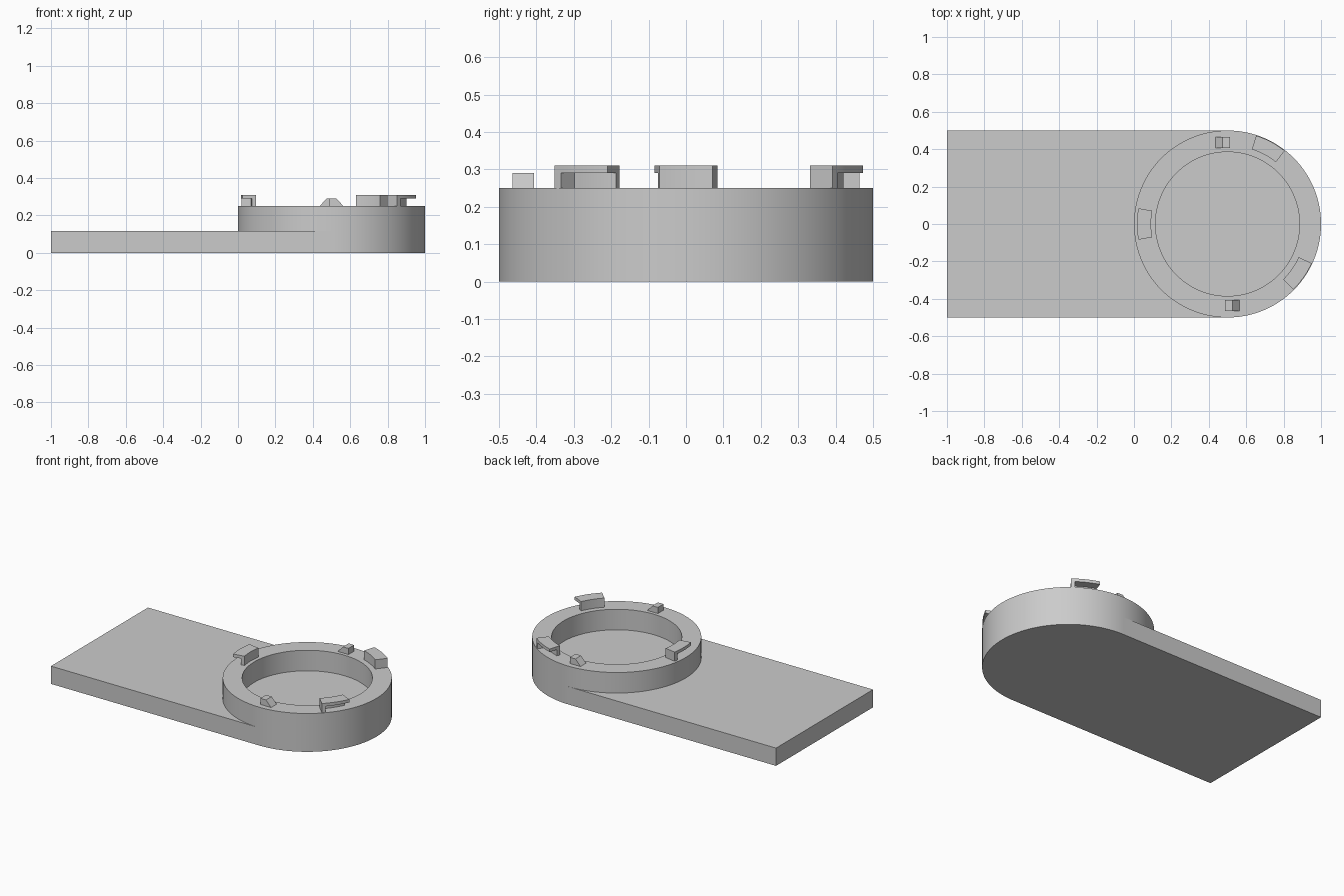
import bpy
import bmesh
from math import cos, sin, radians, pi
from mathutils import Matrix

if "Cube" in bpy.data.objects:
    bpy.data.objects.remove(bpy.data.objects["Cube"], do_unlink=True)

CX = 0.5            # ring centre on the x axis
R_OUT, R_IN = 0.5, 0.385
FLOOR, RIM = 0.116, 0.25
LIP, TOP = 0.29, 0.31
SEG = 128

grey = bpy.data.materials.new("plain grey")
grey.use_nodes = True
colour = (0.6, 0.6, 0.6, 1)
grey.diffuse_color = colour
grey.node_tree.nodes["Principled BSDF"].inputs["Base Color"].default_value = colour


def finish(name, bm):
    bmesh.ops.recalc_face_normals(bm, faces=bm.faces)
    mesh = bpy.data.meshes.new(name)
    bm.to_mesh(mesh)
    bm.free()
    mesh.materials.append(grey)
    obj = bpy.data.objects.new(name, mesh)
    bpy.context.collection.objects.link(obj)
    bpy.ops.object.select_all(action="DESELECT")
    obj.select_set(True)
    bpy.context.view_layer.objects.active = obj
    bpy.ops.object.shade_smooth_by_angle(angle=radians(30))
    return obj


def arc(r, a0, a1, n):
    """Points on a circle about the ring centre, angles in degrees."""
    angles = [radians(a0 + (a1 - a0) * i / n) for i in range(n + 1)]
    return [(CX + r * cos(a), r * sin(a)) for a in angles]


def prism(bm, outline, z0, z1):
    """Extrude a flat outline straight up."""
    low = [bm.verts.new((x, y, z0)) for x, y in outline]
    high = [bm.verts.new((x, y, z1)) for x, y in outline]
    bm.faces.new(low[::-1])
    bm.faces.new(high)
    n = len(outline)
    for i in range(n):
        j = (i + 1) % n
        bm.faces.new((low[i], low[j], high[j], high[i]))


# Round cup: a lathed profile with a recessed floor
bm = bmesh.new()
profile = [(0, 0), (R_OUT, 0), (R_OUT, RIM), (R_IN, RIM), (R_IN, FLOOR), (0, FLOOR)]
verts = [bm.verts.new((r, 0, z)) for r, z in profile]
edges = [bm.edges.new(pair) for pair in zip(verts, verts[1:])]
bmesh.ops.spin(bm, geom=verts + edges, cent=(0, 0, 0), axis=(0, 0, 1),
               angle=2 * pi, steps=SEG)
bmesh.ops.remove_doubles(bm, verts=bm.verts, dist=1e-5)
bmesh.ops.translate(bm, verts=bm.verts, vec=(CX, 0, 0))
finish("round_cup", bm)

# Flat plate running into the cup, its end hollowed to fit the wall
bm = bmesh.new()
prism(bm, [(-1, 0.5), (-1, -0.5)] + arc(R_OUT, 270, 90, SEG // 2), 0, FLOOR)
bmesh.ops.recalc_face_normals(bm, faces=bm.faces)
hidden = [f for f in bm.faces
          if abs(f.normal.z) < 0.1 and f.calc_center_median().x > -0.5
          and abs(f.normal.x) > 0.01]
bmesh.ops.delete(bm, geom=hidden, context="FACES_ONLY")
finish("base_plate", bm)

# Bayonet tabs: curved stem, end stop and an overhanging lip
STOP = 2.7
for name, a0, a1, r0, r1 in (("side_tab", 170, 190, 0.409, 0.484),
                             ("back_tab", 52, 72, 0.42, 0.497),
                             ("front_tab", -45, -25, 0.42, 0.497)):
    bm = bmesh.new()
    r_mid = r0 + 0.023
    inner = arc(r0, a1, a0, 8)
    prism(bm, inner + arc(r1, a0, a0 + STOP, 2) + arc(r_mid, a0 + STOP, a1, 7), RIM, LIP)
    prism(bm, inner + arc(r1, a0, a1, 8), LIP, TOP)
    finish(name, bm)

# Ramped catches on the rim, one turned half way round from the other
for name, side in (("front_catch", 1), ("back_catch", -1)):
    bm = bmesh.new()
    prism(bm, [(-0.038, 0), (0.038, 0), (0.002, 0.04), (-0.038, 0.04)], -0.029, 0.029)
    bmesh.ops.rotate(bm, verts=bm.verts, matrix=Matrix.Rotation(pi / 2, 3, "X"))
    bmesh.ops.translate(bm, verts=bm.verts, vec=(0.025, -0.435, 0))
    if side < 0:
        bmesh.ops.rotate(bm, verts=bm.verts, matrix=Matrix.Rotation(pi, 3, "Z"))
    bmesh.ops.translate(bm, verts=bm.verts, vec=(CX, 0, RIM))
    finish(name, bm)
